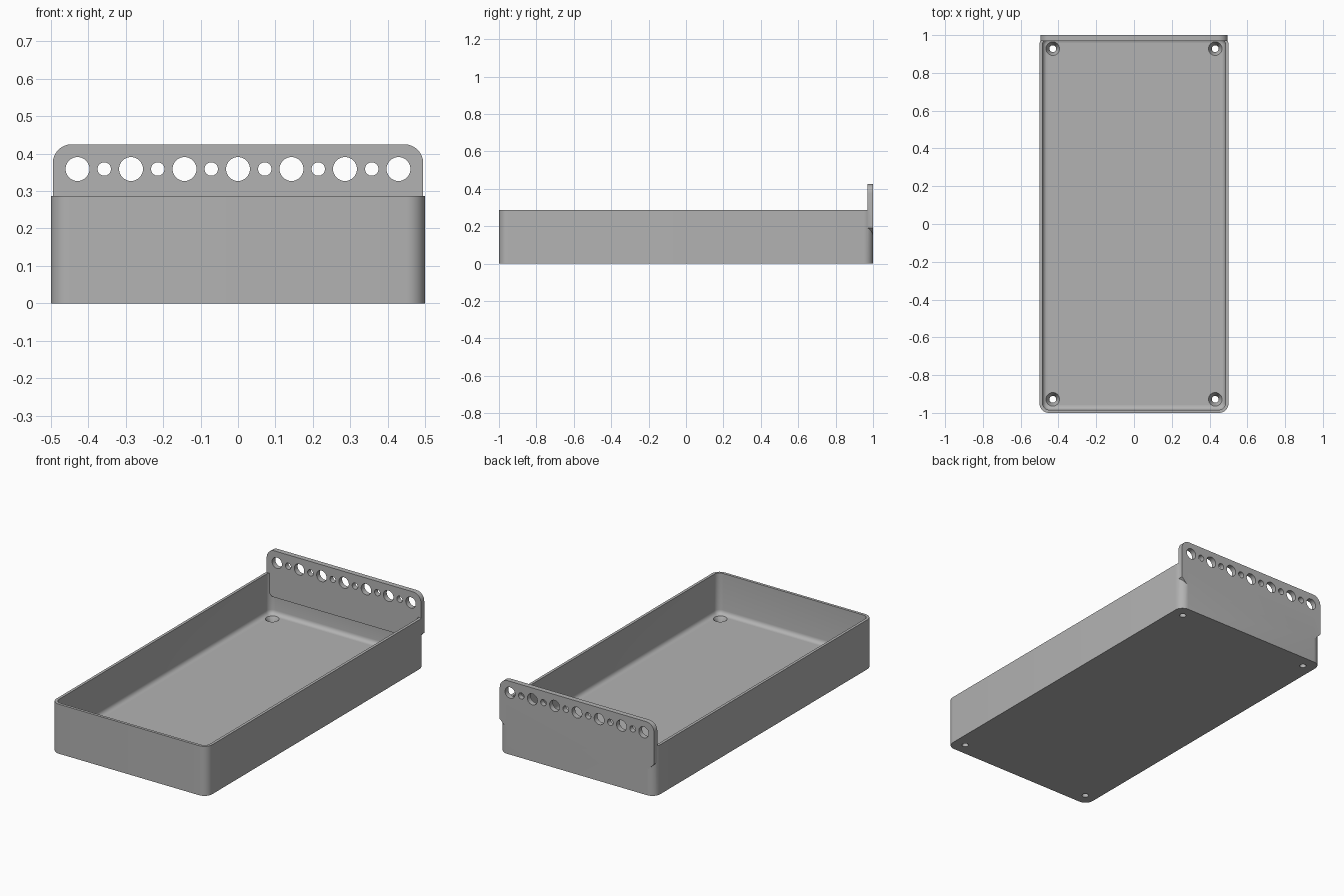
import bpy, bmesh, math
from mathutils import Matrix

cube = bpy.data.objects.get("Cube")
if cube:
    bpy.data.objects.remove(cube, do_unlink=True)

grey = bpy.data.materials.new("plain grey")
grey.use_nodes = True
colour = (0.45, 0.45, 0.45, 1)
grey.diffuse_color = colour
grey.node_tree.nodes["Principled BSDF"].inputs["Base Color"].default_value = colour

HEIGHT, WALL, FLOOR, CORNER, FILLET = 0.287, 0.016, 0.05, 0.05, 0.025
PLATE_Y, PLATE_W, PLATE_TOP, PLATE_LOW = 0.97, 0.495, 0.425, 0.155


def arc(cx, cy, r, start, steps=8):
    """Quarter circle of points, counterclockwise."""
    angles = [start + math.pi / 2 * i / steps for i in range(steps + 1)]
    return [(cx + r * math.cos(a), cy + r * math.sin(a)) for a in angles]


def rounded_rect(inset):
    """Tray outline moved inward by inset."""
    r = max(CORNER - inset, 0.006)
    x, y = 0.5 - inset - r, 1 - inset - r
    pts = []
    for k, (sx, sy) in enumerate([(1, 1), (-1, 1), (-1, -1), (1, -1)]):
        pts += arc(sx * x, sy * y, r, k * math.pi / 2)
    return pts


def make_object(name, bm):
    bmesh.ops.recalc_face_normals(bm, faces=bm.faces[:])
    mesh = bpy.data.meshes.new(name)
    bm.to_mesh(mesh)
    bm.free()
    mesh.materials.append(grey)
    obj = bpy.data.objects.new(name, mesh)
    bpy.context.collection.objects.link(obj)
    return obj


def combine(target, tool, operation):
    """Apply a boolean and discard the tool."""
    tool.hide_render = True
    mod = target.modifiers.new(operation.lower(), "BOOLEAN")
    mod.operation, mod.object, mod.solver = operation, tool, "EXACT"
    bpy.context.view_layer.objects.active = target
    bpy.ops.object.modifier_apply(modifier=mod.name)
    bpy.data.objects.remove(tool, do_unlink=True)


# Tray: stacked outlines from the underside, over the rim, down to the floor
levels = [(0, 0), (0, HEIGHT), (WALL, HEIGHT)]
for i in range(6):
    a = math.pi / 2 * i / 5
    levels.append((WALL + FILLET * (1 - math.cos(a)), FLOOR + FILLET * (1 - math.sin(a))))
bm = bmesh.new()
loops = [[bm.verts.new((x, y, z)) for x, y in rounded_rect(inset)] for inset, z in levels]
n = len(loops[0])
for low, high in zip(loops, loops[1:]):
    for i in range(n):
        j = (i + 1) % n
        bm.faces.new((low[i], low[j], high[j], high[i]))
bm.faces.new(loops[0])
bm.faces.new(loops[-1])
tray = make_object("tray_with_back_plate", bm)

# Back plate: rounded top corners, chamfered lower corners
r, chamfer = 0.05, 0.035
outline = [(PLATE_W - chamfer, PLATE_LOW), (PLATE_W, PLATE_LOW + chamfer)]
outline += arc(PLATE_W - r, PLATE_TOP - r, r, 0)
outline += [(-x, z) for x, z in reversed(outline)]
bm = bmesh.new()
face = bm.faces.new([bm.verts.new((x, PLATE_Y, z)) for x, z in outline])
extruded = bmesh.ops.extrude_face_region(bm, geom=[face])["geom"]
bmesh.ops.translate(bm, vec=(0, 1 - PLATE_Y, 0),
                    verts=[v for v in extruded if isinstance(v, bmesh.types.BMVert)])
plate = make_object("back_plate", bm)
combine(tray, plate, "UNION")

# Row of alternating large and small holes in the plate
bm = bmesh.new()
for i in range(-6, 7):
    radius = 0.032 if i % 2 == 0 else 0.018
    place = Matrix.Translation((i * 0.0715, 1, 0.359)) @ Matrix.Rotation(math.pi / 2, 4, "X")
    bmesh.ops.create_cone(bm, cap_ends=True, segments=32, radius1=radius,
                          radius2=radius, depth=0.2, matrix=place)
combine(tray, make_object("plate_hole_cutter", bm), "DIFFERENCE")


# Countersunk screw holes in the floor corners
def screw_cutter(part, r_low, r_high, z_low, z_high):
    bm = bmesh.new()
    for x in (-0.43, 0.43):
        for y in (-0.928, 0.928):
            bmesh.ops.create_cone(bm, cap_ends=True, segments=32, radius1=r_low,
                                  radius2=r_high, depth=z_high - z_low,
                                  matrix=Matrix.Translation((x, y, (z_low + z_high) / 2)))
    combine(tray, make_object(part, bm), "DIFFERENCE")


screw_cutter("screw_hole_cutter", 0.018, 0.018, -0.05, 0.1)
screw_cutter("countersink_cutter", 0.017, 0.037, 0.017, 0.052)

# Smooth rounded parts, keep edges crisp
bpy.ops.object.select_all(action="DESELECT")
tray.select_set(True)
bpy.context.view_layer.objects.active = tray
bpy.ops.object.shade_smooth_by_angle(angle=math.radians(30))
